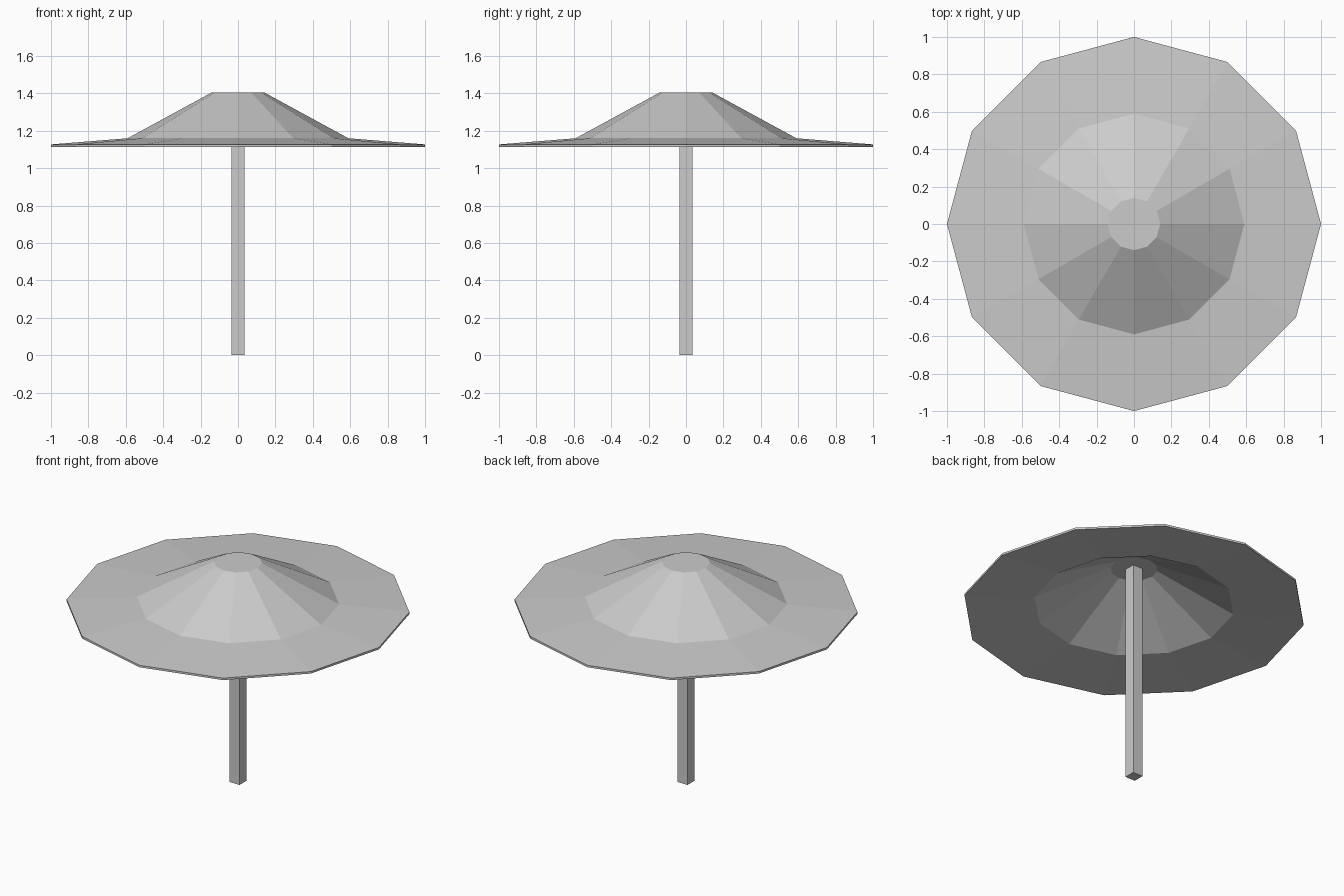
import bpy
import bmesh
from math import cos, sin, pi

SIDES = 12

cube = bpy.data.objects.get("Cube")
if cube:
    bpy.data.objects.remove(cube, do_unlink=True)

grey = bpy.data.materials.new("light grey")
grey.use_nodes = True
colour = (0.6, 0.6, 0.6, 1)
grey.diffuse_color = colour
grey.node_tree.nodes["Principled BSDF"].inputs["Base Color"].default_value = colour


def add_object(name, bm):
    bmesh.ops.recalc_face_normals(bm, faces=bm.faces)
    mesh = bpy.data.meshes.new(name)
    bm.to_mesh(mesh)
    bm.free()
    mesh.materials.append(grey)
    obj = bpy.data.objects.new(name, mesh)
    bpy.context.collection.objects.link(obj)
    return obj


# Canopy: thin hollow shell, outer skin from crown to rim, then back up inside
profile = [(0.14, 1.405), (0.59, 1.16), (1.0, 1.127),
           (1.0, 1.114), (0.585, 1.147), (0.137, 1.392)]
bm = bmesh.new()
rings = []
for radius, z in profile:
    rings.append([bm.verts.new((radius * cos(2 * pi * i / SIDES),
                                radius * sin(2 * pi * i / SIDES), z))
                  for i in range(SIDES)])
for a, b in zip(rings, rings[1:]):
    for i in range(SIDES):
        j = (i + 1) % SIDES
        bm.faces.new((a[i], a[j], b[j], b[i]))
bm.faces.new(rings[0])    # crown
bm.faces.new(rings[-1])   # ceiling
add_object("canopy", bm)

# Pole: square post from the ground up to the ceiling
bm = bmesh.new()
bmesh.ops.create_cube(bm, size=1)
pole_height = 1.395
bmesh.ops.scale(bm, vec=(0.07, 0.07, pole_height), verts=bm.verts)
bmesh.ops.translate(bm, vec=(0, 0, pole_height / 2), verts=bm.verts)
add_object("pole", bm)
